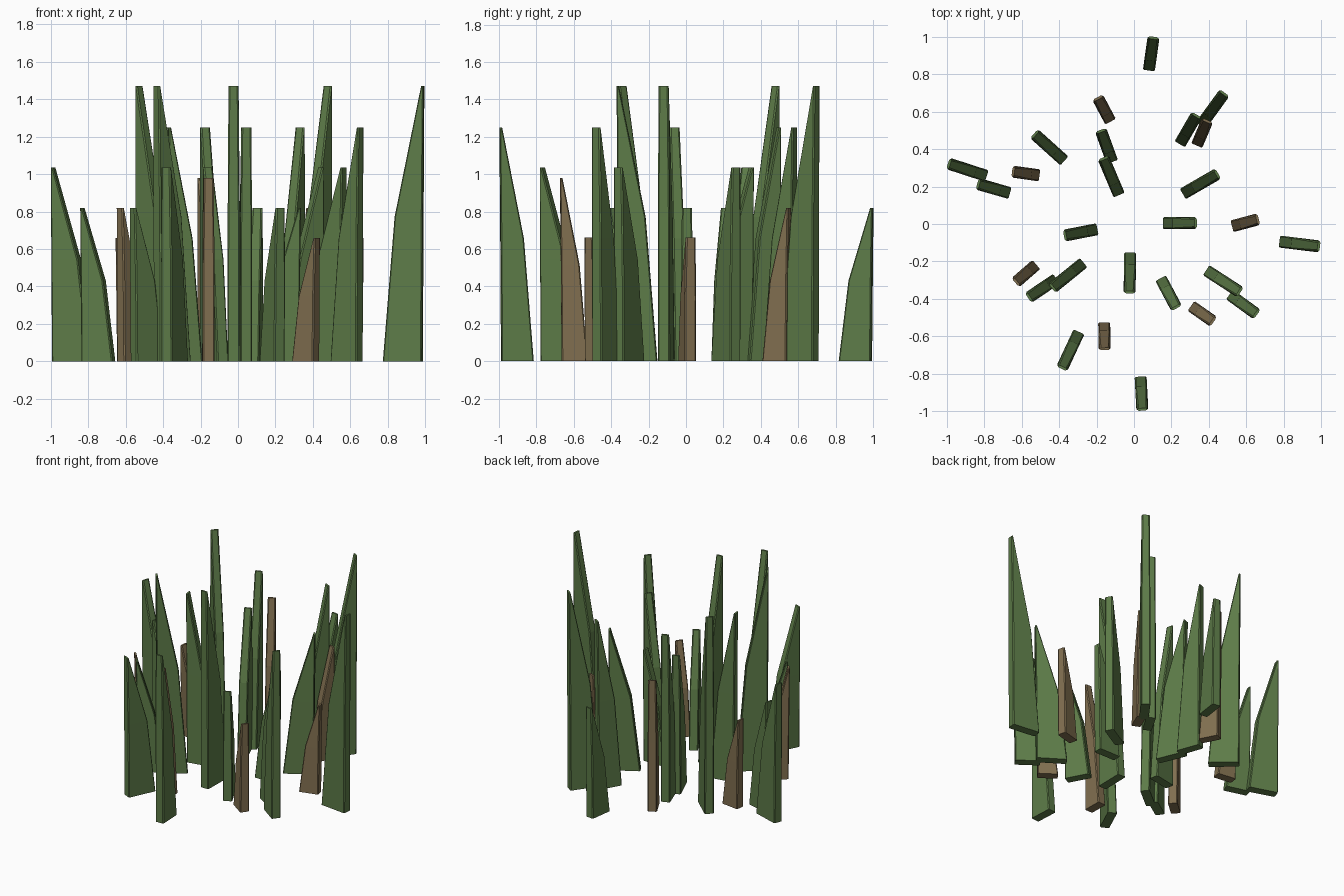
import bpy, bmesh, math

if "Cube" in bpy.data.objects:
    bpy.data.objects.remove(bpy.data.objects["Cube"])

def material(name, rgb):
    m = bpy.data.materials.new(name)
    m.diffuse_color = (*rgb, 1)
    m.use_nodes = True
    m.node_tree.nodes["Principled BSDF"].inputs["Base Color"].default_value = m.diffuse_color
    return m

GREEN = material("leaf_green", (0.11, 0.2, 0.065))
BROWN = material("dry_brown", (0.22, 0.16, 0.08))

def section(bm, x0, x1, thick, z, c):
    """Ring of a rectangle with chamfered corners."""
    t = thick / 2
    cx = min(c, (x1 - x0) * 0.4)
    pts = [(x0 + cx, -t), (x1 - cx, -t), (x1, -t + c), (x1, t - c),
           (x1 - cx, t), (x0 + cx, t), (x0, t - c), (x0, -t + c)]
    return [bm.verts.new((x, y, z)) for x, y in pts]

def blade(name, x, y, angle, height, length, mat):
    """Upright blade: inner edge slopes outward in two steps to a thin tip."""
    bm = bmesh.new()
    a, b = -length / 2, length / 2
    rings = [section(bm, a, b - 0.009, 0.064, 0, 0.006),
             section(bm, a + 0.29 * length, b - 0.005, 0.063, 0.525 * height, 0.006),
             section(bm, b - 0.013, b, 0.054, height, 0.008)]
    bm.faces.new(rings[0][::-1])
    bm.faces.new(rings[-1])
    for lo, hi in zip(rings, rings[1:]):
        for i in range(8):
            j = (i + 1) % 8
            bm.faces.new((lo[i], lo[j], hi[j], hi[i]))
    me = bpy.data.meshes.new(name)
    bm.to_mesh(me)
    bm.free()
    me.materials.append(mat)
    ob = bpy.data.objects.new(name, me)
    ob.location = (x, y, 0)
    ob.rotation_euler.z = math.radians(angle)
    bpy.context.collection.objects.link(ob)

# Green blades grouped by (height, base length): x, y, facing angle
green = {
    (0.82, 0.182): [(0.092, 0.91, 82), (-0.75, 0.19, 164), (-0.49, -0.344, 214),
                    (0.185, -0.37, -62), (0.245, 0.005, 0)],
    (1.035, 0.218): [(0.355, 0.215, 30), (-0.122, 0.255, 113), (-0.89, 0.29, 162),
                     (-0.34, -0.675, 245), (0.477, -0.306, -33)],
    (1.25, 0.182): [(0.29, 0.505, 60), (-0.147, 0.417, 110), (-0.285, -0.045, 191),
                    (0.04, -0.906, -87), (0.584, -0.43, -36)],
    (1.47, 0.218): [(0.42, 0.613, 54), (-0.453, 0.41, 138), (-0.354, -0.275, 219),
                    (-0.022, -0.262, -91), (0.885, -0.107, -7)],
}
for (h, length), spots in green.items():
    for x, y, ang in spots:
        blade("green_blade", x, y, ang, h, length, GREEN)

# Shorter dry blades: x, y, angle, height
dry = [(0.595, 0.007, 15, 0.66), (0.364, 0.487, 67, 0.82), (-0.16, 0.612, 118, 0.98),
       (-0.578, 0.27, 172, 0.66), (-0.578, -0.265, 221, 0.82), (-0.158, -0.6, 271, 0.98),
       (0.365, -0.48, -35, 0.66)]
for x, y, ang, h in dry:
    blade("dry_blade", x, y, ang, h, 0.148, BROWN)
